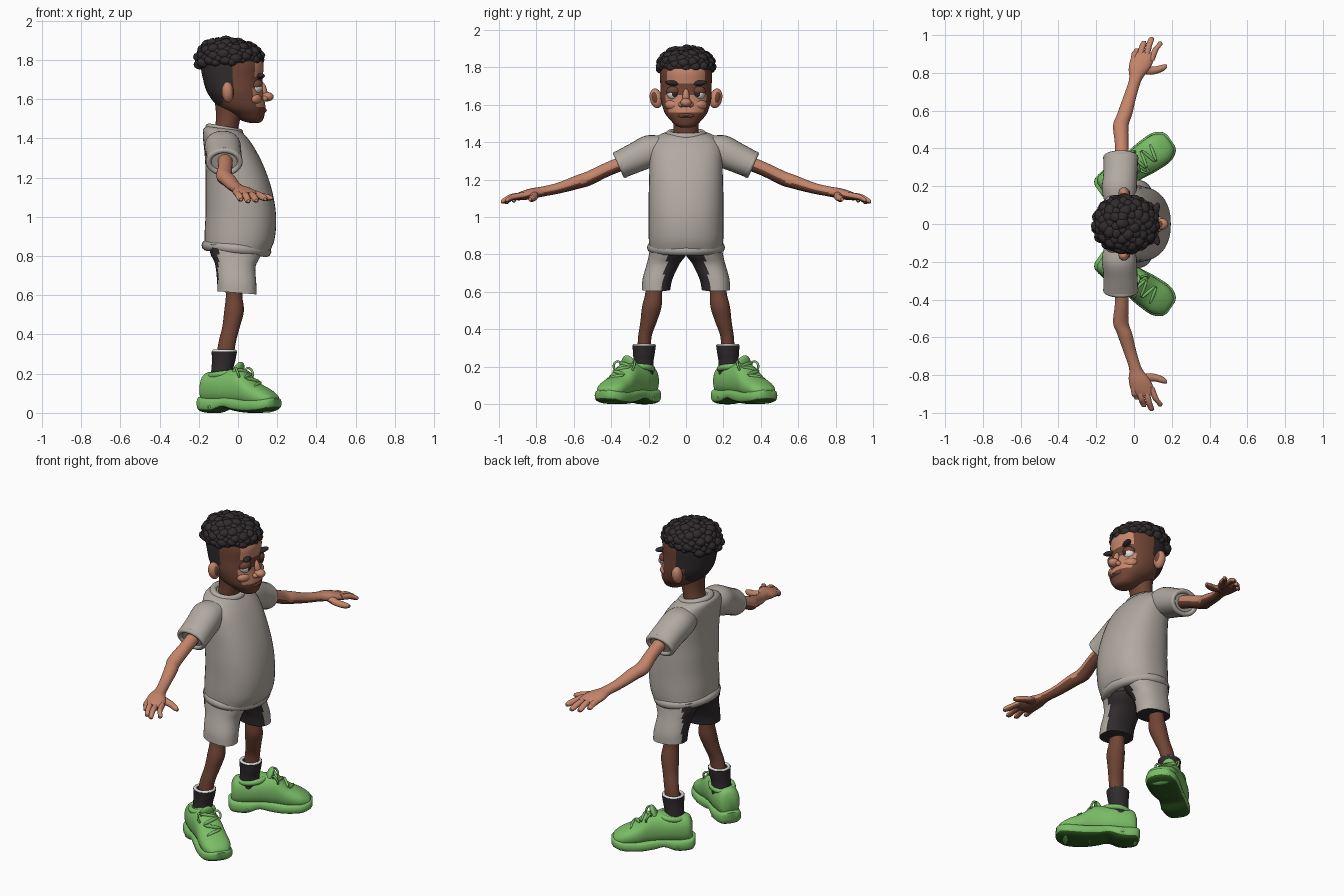
import bpy, bmesh, math
from mathutils import Matrix, Vector, Euler

if "Cube" in bpy.data.objects:
    bpy.data.objects.remove(bpy.data.objects["Cube"], do_unlink=True)


def material(name, *rgb):
    m = bpy.data.materials.new(name)
    m.use_nodes = True
    m.diffuse_color = (*rgb, 1)
    m.node_tree.nodes["Principled BSDF"].inputs["Base Color"].default_value = (*rgb, 1)
    return m


LIGHT = material("light skin", .56, .235, .145)
DARK = material("dark skin", .16, .058, .036)
CLOTH = material("warm grey cloth", .44, .4, .36)
BLACK = material("soft black", .03, .024, .026)
WHITE = material("white", .75, .74, .72)
GREEN = material("shoe green", .195, .51, .133)
SOLE = material("sole green", .03, .1, .016)
parts = []


def finish(name, bm, mats, rule=None, M=None):
    """Turn a bmesh into an object, colouring faces by rule(centre, normal)."""
    if M:
        bm.transform(M)
    bmesh.ops.recalc_face_normals(bm, faces=bm.faces)
    for f in bm.faces:
        f.material_index = rule(f.calc_center_median(), f.normal) if rule else 0
    me = bpy.data.meshes.new(name)
    bm.to_mesh(me)
    bm.free()
    for m in mats:
        me.materials.append(m)
    ob = bpy.data.objects.new(name, me)
    bpy.context.collection.objects.link(ob)
    parts.append(ob)
    return ob


def loft(name, stations, u, v, mats, rule=None, M=None, seg=28, power=2, steps=5):
    """Smooth skin through stations (x, y, z, half size on u, half size on v)."""
    u, v = Vector(u), Vector(v)
    pts = [stations[0], *stations, stations[-1]]
    rows = []
    for i in range(1, len(pts) - 2):
        a, b, c, d = pts[i - 1:i + 3]
        for k in range(steps):
            t = k / steps
            rows.append([.5 * (2 * q + (r - p) * t + (2 * p - 5 * q + 4 * r - s) * t * t
                               + (3 * q - p - 3 * r + s) * t ** 3)
                         for p, q, r, s in zip(a, b, c, d)])
    rows.append(stations[-1])
    bm = bmesh.new()
    rings = []
    for x, y, z, a, b in rows:
        ring = []
        for k in range(seg):
            t = math.tau * k / seg
            co, si = math.cos(t), math.sin(t)
            p = u * (a * math.copysign(abs(co) ** (2 / power), co)) \
                + v * (b * math.copysign(abs(si) ** (2 / power), si))
            ring.append(bm.verts.new(Vector((x, y, z)) + p))
        rings.append(ring)
    for r, q in zip(rings, rings[1:]):
        for k in range(seg):
            n = (k + 1) % seg
            bm.faces.new((r[k], r[n], q[n], q[k]))
    bm.faces.new(rings[0])
    bm.faces.new(rings[-1])
    return finish(name, bm, mats, rule, M)


def place(c, size, rot=(0, 0, 0)):
    return Matrix.LocRotScale(Vector(c), Euler([math.radians(a) for a in rot]), Vector(size))


def ball(name, c, size, mat, rot=(0, 0, 0), M=Matrix()):
    bm = bmesh.new()
    bmesh.ops.create_uvsphere(bm, u_segments=20, v_segments=12, radius=1)
    return finish(name, bm, [mat], M=M @ place(c, size, rot))


def ring(name, c, rx, ry, r, mat, rot=(0, 0, 0), M=Matrix()):
    bm = bmesh.new()
    n, m = 36, 10
    grid = [[bm.verts.new(((rx + r * math.cos(b)) * math.cos(a),
                           (ry + r * math.cos(b)) * math.sin(a), r * math.sin(b)))
             for b in (math.tau * j / m for j in range(m))]
            for a in (math.tau * i / n for i in range(n))]
    for i in range(n):
        for j in range(m):
            bm.faces.new((grid[i][j], grid[(i + 1) % n][j],
                          grid[(i + 1) % n][(j + 1) % m], grid[i][(j + 1) % m]))
    return finish(name, bm, [mat], M=M @ place(c, (1, 1, 1), rot))


def upright(rows):
    """Rows of (z, back x, front x, half width) as loft stations."""
    return [((a + b) / 2, 0, z, (b - a) / 2, w) for z, a, b, w in rows]


X, Y, Z = (1, 0, 0), (0, 1, 0), (0, 0, 1)

# Shirt body, hem and collar
loft("shirt_body", upright([
    (.83, -.17, .155, .195), (.9, -.17, .185, .2), (1, -.165, .195, .2), (1.1, -.165, .185, .2),
    (1.2, -.165, .16, .197), (1.3, -.17, .12, .195), (1.38, -.178, .075, .19),
    (1.43, -.178, .035, .155), (1.45, -.16, .01, .115)]),
    (1, 0, -.12), Y, [CLOTH], power=2.3, seg=40)
ring("shirt_hem", (-.008, 0, .838), .15, .18, .029, CLOTH, (0, 6, 0))
ring("shirt_collar", (-.07, 0, 1.443), .078, .09, .02, CLOTH, (0, 10, 0))

# Neck and head: hair at the back, lighter skin where the face looks forward
loft("neck", [(-.07, 0, 1.4, .06, .07), (-.05, 0, 1.5, .062, .068), (-.04, 0, 1.6, .08, .08)],
     X, Y, [DARK])


def head_rule(c, n):
    if c.z > 1.79 or (c.z > 1.67 and c.x < -.03) or (c.z > 1.565 and c.x < -.075):
        return 2
    return 0 if n.x > .62 and 1.56 < c.z and not 1.65 < c.z < 1.71 else 1


loft("head", upright([
    (1.478, .06, .105, .025), (1.49, .02, .125, .055), (1.52, -.03, .135, .085),
    (1.56, -.1, .14, .115), (1.63, -.155, .128, .135), (1.7, -.178, .125, .137),
    (1.78, -.19, .13, .138), (1.84, -.17, .1, .12), (1.88, -.1, .04, .06)]),
    X, Y, [LIGHT, DARK, BLACK], head_rule, seg=48, power=2.15, steps=6)
ball("nose", (.148, 0, 1.612), (.034, .03, .024), LIGHT)
ball("nose_bridge", (.128, 0, 1.645), (.02, .018, .045), LIGHT, (0, -15, 0))
ball("lips", (.128, 0, 1.543), (.018, .045, .014), DARK)

# Smile line
loft("smile", [(.142 - 9 * y * y, y, 1.541 + 5 * y * y, .005, .004)
               for y in (-.05, -.025, 0, .025, .05)], X, Z, [BLACK], seg=8)

# Curly hair: a rounded cap covered in small tufts
ball("hair_cap", (-.045, 0, 1.815), (.155, .143, .09), BLACK)
bm = bmesh.new()
count = 120
for i in range(count):
    h = (i + .5) / count
    a = i * 2.39996
    reach = (1 - h ** 3) ** .5
    c = (-.045 + .15 * reach * math.cos(a), .133 * reach * math.sin(a),
         1.785 + .11 * h - .03 * reach * math.cos(a) * (h - .5))
    grow = .027 + .006 * math.sin(i * 1.7)
    bmesh.ops.create_icosphere(bm, subdivisions=2, radius=1,
                               matrix=place(c, (grow * 1.15, grow, grow * .85), (0, 0, i * 47)))
finish("hair_curls", bm, [BLACK])

# Everything below is made once on the left and mirrored afterwards
first_pair = len(parts)
ball("left_ear", (-.052, .16, 1.635), (.03, .034, .054), LIGHT, (-12, 0, 15))
ball("left_ear_hollow", (-.034, .166, 1.638), (.014, .018, .033), DARK, (-12, 0, 15))
ball("left_eye", (.09, .066, 1.66), (.034, .036, .034), WHITE)
ball("left_pupil", (.117, .062, 1.66), (.009, .017, .018), BLACK)
ball("left_eyelid", (.092, .066, 1.672), (.035, .04, .028), DARK, (0, -20, 0))
ball("left_brow", (.112, .07, 1.716), (.02, .046, .014), BLACK, (6, 0, -22))
ball("left_cheek", (.085, .07, 1.6), (.035, .045, .03), LIGHT, (0, 0, 25))
ball("left_nostril", (.133, .024, 1.602), (.02, .016, .015), LIGHT)

# Sleeve and arm with hand
tilt = (0, .41, .91)
loft("left_sleeve", [(-.075, .1, 1.375, .075, .065), (-.078, .18, 1.358, .092, .085),
                     (-.072, .27, 1.318, .09, .08), (-.07, .35, 1.281, .092, .074)],
     X, tilt, [CLOTH], power=2.2)
ring("left_cuff", (-.07, .35, 1.281), .08, .063, .014, CLOTH, (-114, 0, 0))


def skin_rule(c, n):
    return 1 if n.z < -.25 else 0


SKIN = [LIGHT, DARK]
loft("left_arm", [
    (-.065, .32, 1.295, .038, .038), (-.065, .42, 1.255, .036, .037), (-.07, .52, 1.207, .041, .038),
    (-.05, .58, 1.187, .04, .036), (-.02, .68, 1.155, .034, .029), (.008, .765, 1.137, .034, .027),
    (.027, .82, 1.127, .055, .028), (.043, .87, 1.115, .062, .025), (.055, .905, 1.107, .054, .018)],
    X, (0, .3, .95), SKIN, skin_rule)
fingers = {"little": (-.003, .012, .93, 1.088), "ring": (.03, .05, .97, 1.08),
           "middle": (.063, .09, .99, 1.083), "index": (.092, .135, .965, 1.09)}
for name, (x, tip, end, low) in fingers.items():
    loft(f"left_{name}_finger", [
        (x, .865, 1.117, .016, .017), ((x + tip) / 2, (.88 + end) / 2, 1.107, .0165, .017),
        (tip, end - .015, low + .004, .0155, .015), (tip + .003, end, low, .008, .007)],
        X, Z, SKIN, skin_rule, seg=14)
loft("left_thumb", [(.04, .82, 1.123, .028, .022), (.1, .812, 1.108, .021, .019),
                    (.15, .825, 1.098, .018, .017), (.175, .835, 1.095, .009, .009)],
     Y, Z, SKIN, skin_rule, seg=14)

# Shorts leg with dark inner panel
loft("left_shorts_leg", [
    (-.005, .16, .612, .1, .076), (-.007, .152, .67, .1, .08), (-.014, .122, .75, .103, .088),
    (-.015, .098, .8, .125, .1), (-.01, .09, .85, .14, .1)],
    (1, 0, -.08), Y, [CLOTH, BLACK],
    lambda c, n: 1 if c.y < .1 + (.78 - c.z) * .2 or n.z < -.6 or c.x < -.1 else 0,
    seg=40, power=2.3)

# Leg and sock
loft("left_leg", [
    (-.02, .165, .68, .05, .055), (-.02, .172, .6, .042, .045), (-.02, .183, .52, .05, .052),
    (-.035, .2, .44, .045, .044), (-.055, .22, .36, .044, .036), (-.07, .225, .26, .045, .036)],
    X, Y, [DARK])
loft("left_sock", [(-.085, .23, .13, .06, .06), (-.08, .228, .22, .056, .054),
                   (-.073, .225, .27, .06, .058), (-.07, .224, .314, .065, .063)], X, Y, [BLACK])
ring("left_sock_rim", (-.07, .224, .314), .054, .052, .009, WHITE)

# Shoe, modelled along its own length and turned outward
turn = Matrix.Translation((.003, .308, 0)) @ Matrix.Rotation(math.radians(35), 4, "Z")
loft("left_shoe_upper", [
    (-.215, 0, .11, .04, .05), (-.19, 0, .125, .064, .08), (-.1, 0, .13, .077, .085),
    (-.03, 0, .132, .077, .09), (.03, 0, .125, .078, .09), (.1, 0, .095, .083, .065),
    (.17, 0, .078, .08, .047), (.215, 0, .066, .055, .03), (.228, 0, .06, .03, .015)],
    Y, Z, [GREEN], M=turn, power=2.3)
loft("left_shoe_sole", [
    (-.232, 0, .055, .035, .025), (-.21, 0, .045, .065, .04), (-.13, 0, .04, .078, .04),
    (-.06, 0, .053, .075, .03), (0, 0, .045, .08, .036), (.08, 0, .036, .09, .036),
    (.17, 0, .039, .09, .036), (.22, 0, .048, .065, .03), (.236, 0, .052, .035, .02)],
    Y, Z, [GREEN, SOLE], lambda c, n: 1 if n.z < -.55 else 0, M=turn, power=3)
for i, x in enumerate((-.2, -.13, .05, .12, .18)):
    ball(f"left_tread_{i + 1}", (x, 0, .03), (.026, .083 if i else .06, .028), GREEN, M=turn)
ring("left_shoe_collar", (-.1, -.008, .195), .072, .06, .016, GREEN, (0, -7, 0), turn)
ball("left_shoe_tongue", (-.005, 0, .205), (.02, .045, .06), GREEN, (0, 22, 0), turn)
for i in range(4):
    ball(f"left_lace_{i + 1}", (.03 + i * .03, 0, .212 - i * .022), (.009, .05, .011), GREEN,
         (12 * (-1) ** i, 0, 14 * (-1) ** i), turn)
for side, word in ((-1, "inner"), (1, "outer")):
    ring(f"left_lace_loop_{word}", (.03, side * .052, .205), .026, .018, .006, GREEN,
         (side * 35, 65, 0), turn)

# Mirror the paired parts to the other side
for ob in parts[first_pair:]:
    me = ob.data.copy()
    me.transform(Matrix.Diagonal((1, -1, 1, 1)))
    me.flip_normals()
    twin = bpy.data.objects.new(ob.name.replace("left", "right"), me)
    bpy.context.collection.objects.link(twin)
    parts.append(twin)

# Smooth shading with sharp edges kept
bpy.ops.object.select_all(action="DESELECT")
for ob in parts:
    ob.select_set(True)
bpy.context.view_layer.objects.active = parts[0]
bpy.ops.object.shade_smooth_by_angle(angle=math.radians(45))
